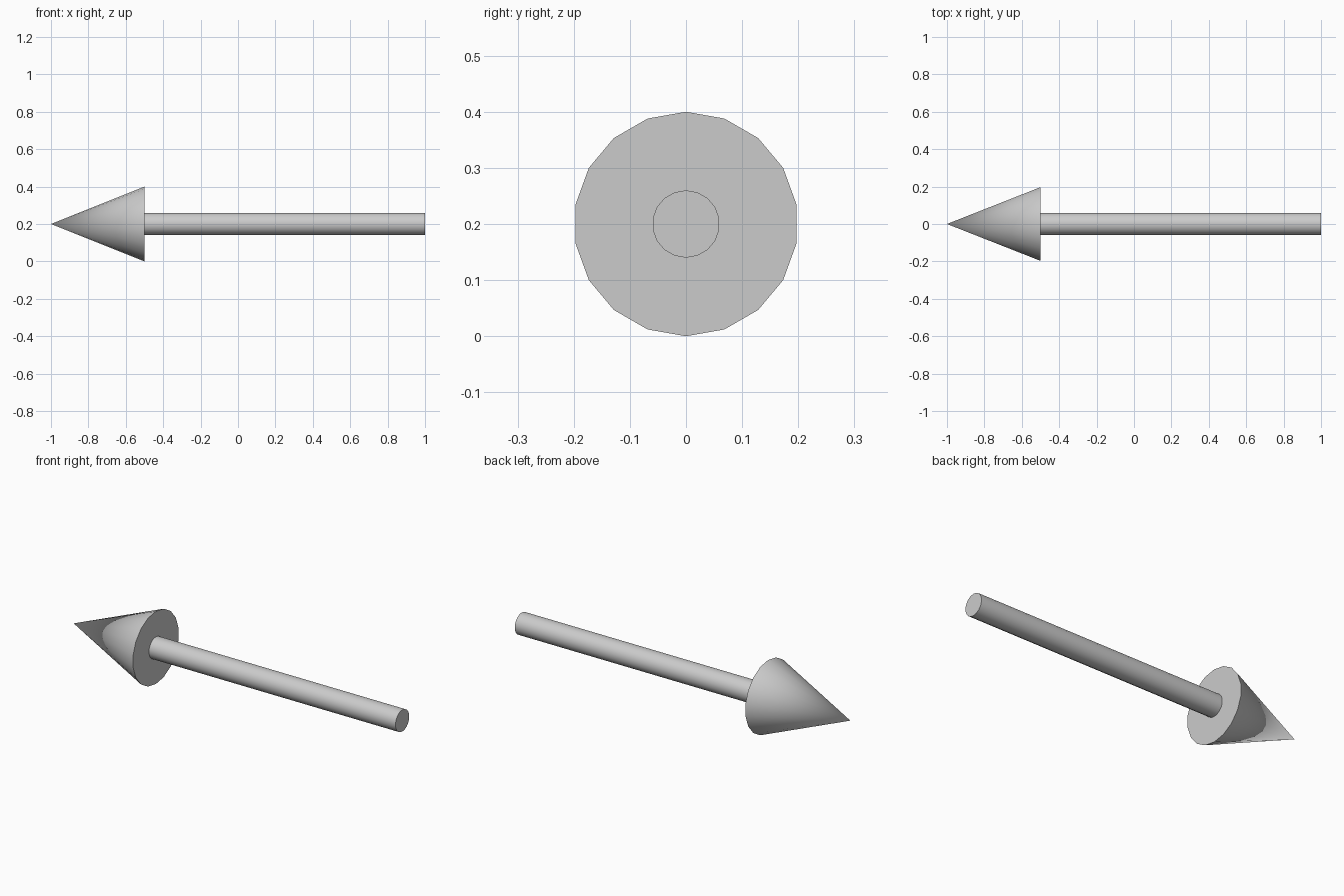
import bpy
import bmesh
from math import radians, tau

if "Cube" in bpy.data.objects:
    bpy.data.objects.remove(bpy.data.objects["Cube"])

SIDES = 18
AXIS_HEIGHT = 0.2


def turned_part(name, profile):
    """Spin (x, radius) points around the arrow's lengthwise axis and cap open ends."""
    bm = bmesh.new()
    verts = [bm.verts.new((x, 0, r)) for x, r in profile]
    edges = [bm.edges.new(pair) for pair in zip(verts, verts[1:])]
    bmesh.ops.spin(bm, geom=verts + edges, cent=(0, 0, 0), axis=(1, 0, 0),
                   angle=tau, steps=SIDES)
    bmesh.ops.remove_doubles(bm, verts=bm.verts[:], dist=0.0005)
    bmesh.ops.holes_fill(bm, edges=bm.edges[:], sides=0)
    bmesh.ops.recalc_face_normals(bm, faces=bm.faces[:])
    mesh = bpy.data.meshes.new(name)
    bm.to_mesh(mesh)
    bm.free()
    obj = bpy.data.objects.new(name, mesh)
    obj.location.z = AXIS_HEIGHT
    bpy.context.collection.objects.link(obj)
    bpy.ops.object.select_all(action='DESELECT')
    obj.select_set(True)
    bpy.context.view_layer.objects.active = obj
    bpy.ops.object.shade_smooth_by_angle(angle=radians(30))
    return obj


# Pointed head
turned_part("arrow_head", [(-1.0, 0.0), (-0.5, 0.2)])

# Round shaft
turned_part("arrow_shaft", [(-0.5, 0.06), (1.0, 0.06)])
